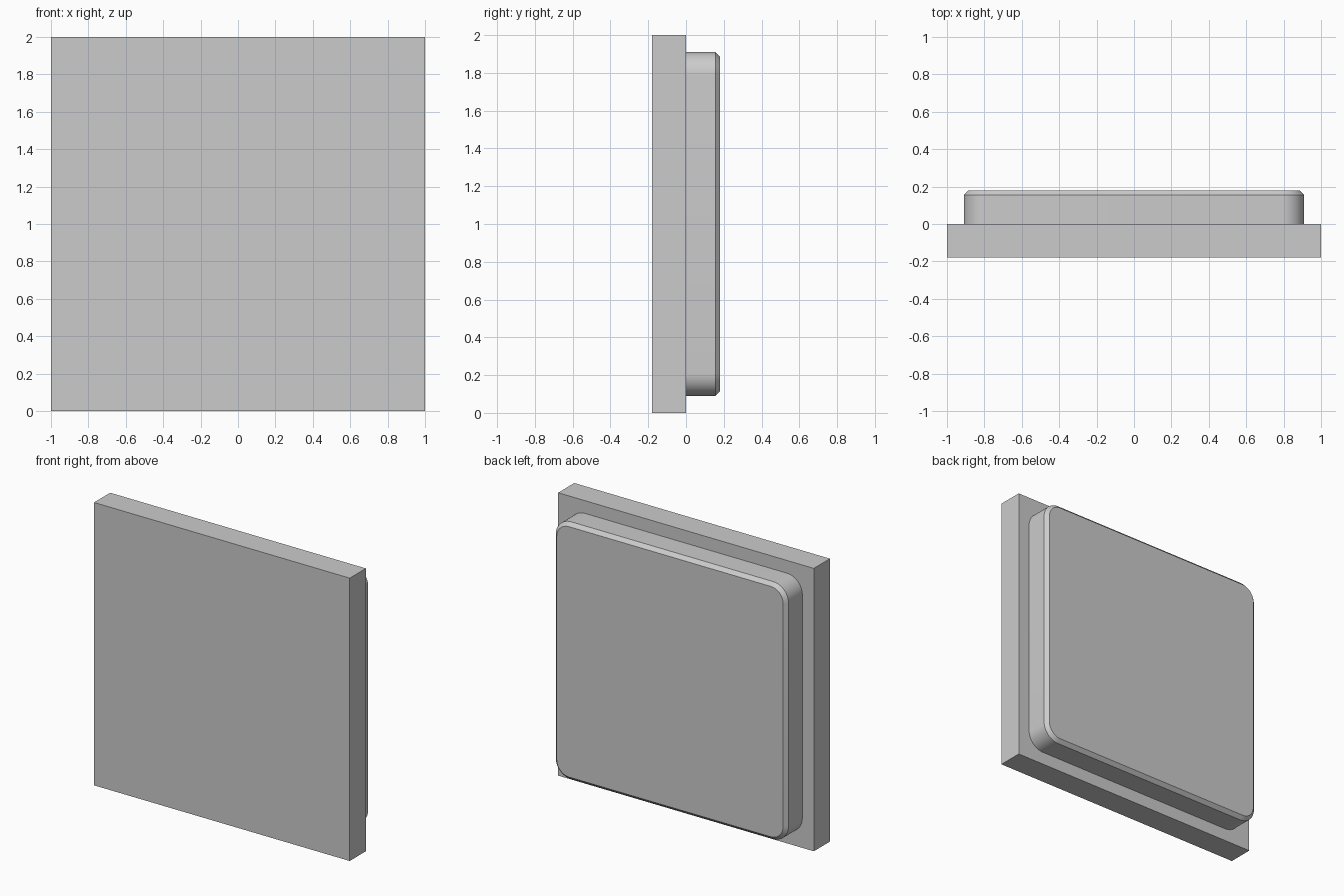
import bpy, bmesh, math

if "Cube" in bpy.data.objects:
    bpy.data.objects.remove(bpy.data.objects["Cube"])


def add_object(name, bm):
    bmesh.ops.recalc_face_normals(bm, faces=bm.faces)
    mesh = bpy.data.meshes.new(name)
    bm.to_mesh(mesh)
    bm.free()
    obj = bpy.data.objects.new(name, mesh)
    bpy.context.collection.objects.link(obj)
    return obj


def rounded_loop(bm, half, radius, y, segments=12):
    """Rounded square in the XZ plane, centred on z = 1."""
    verts = []
    c = half - radius
    for quarter, (sx, sz) in enumerate([(1, 1), (-1, 1), (-1, -1), (1, -1)]):
        for i in range(segments + 1):
            a = math.pi / 2 * (quarter + i / segments)
            verts.append(bm.verts.new((sx * c + radius * math.cos(a), y,
                                       1 + sz * c + radius * math.sin(a))))
    return verts


# Square front plate
bm = bmesh.new()
bmesh.ops.create_cube(bm, size=1)
bmesh.ops.scale(bm, vec=(2, 0.18, 2), verts=bm.verts)
bmesh.ops.translate(bm, vec=(0, -0.09, 1), verts=bm.verts)
add_object("front_plate", bm)

# Rounded rear pad with a chamfered rim
HALF, RADIUS, CHAMFER, DEPTH = 0.91, 0.12, 0.025, 0.18
bm = bmesh.new()
loops = [
    rounded_loop(bm, HALF, RADIUS, 0),
    rounded_loop(bm, HALF, RADIUS, DEPTH - CHAMFER),
    rounded_loop(bm, HALF - CHAMFER, RADIUS - CHAMFER, DEPTH),
]
for a, b in zip(loops, loops[1:]):
    for i in range(len(a)):
        j = (i + 1) % len(a)
        bm.faces.new((a[i], a[j], b[j], b[i]))
bm.faces.new(loops[0])
bm.faces.new(loops[-1])
pad = add_object("rear_pad", bm)

# Smooth corners, crisp chamfer edges
bpy.context.view_layer.objects.active = pad
pad.select_set(True)
bpy.ops.object.shade_smooth_by_angle(angle=math.radians(30))
